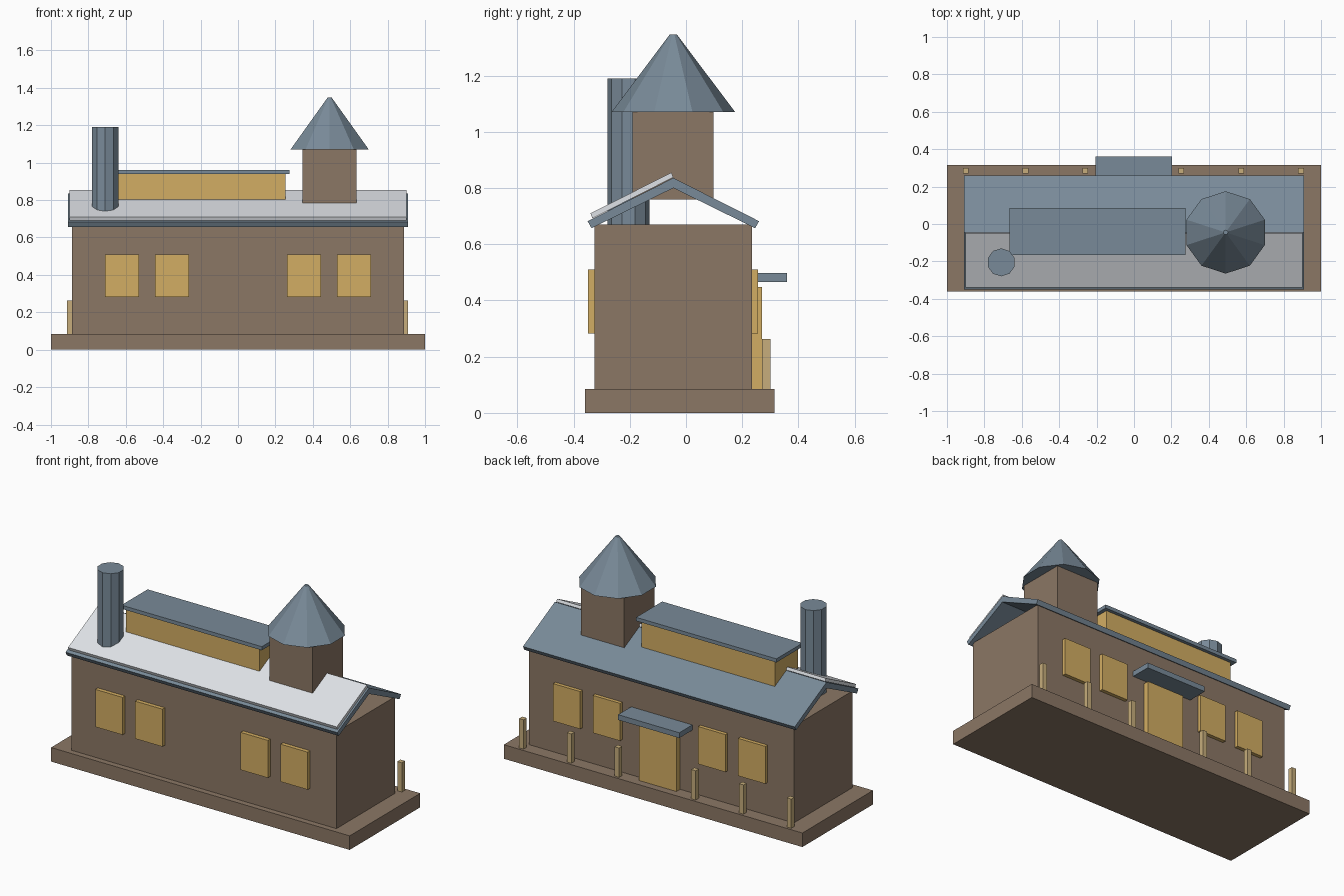
import bpy
import bmesh
from mathutils import Matrix

if "Cube" in bpy.data.objects:
    bpy.data.objects.remove(bpy.data.objects["Cube"], do_unlink=True)


def material(name, rgb):
    m = bpy.data.materials.new(name)
    m.use_nodes = True
    m.diffuse_color = (*rgb, 1)
    m.node_tree.nodes["Principled BSDF"].inputs["Base Color"].default_value = (*rgb, 1)
    return m


BROWN = material("brown wall", (0.26, 0.185, 0.13))
TAN = material("tan glow", (0.65, 0.42, 0.125))
POST = material("pale wood", (0.57, 0.42, 0.2))
SLATE = material("slate blue", (0.19, 0.255, 0.315))
PALE = material("pale grey", (0.74, 0.765, 0.8))


def finish(name, bm, mat):
    bmesh.ops.recalc_face_normals(bm, faces=bm.faces)
    mesh = bpy.data.meshes.new(name)
    bm.to_mesh(mesh)
    bm.free()
    mesh.materials.append(mat)
    obj = bpy.data.objects.new(name, mesh)
    bpy.context.collection.objects.link(obj)
    return obj


def box(name, xs, ys, zs, mat):
    """Box given by its extent along each axis."""
    bm = bmesh.new()
    bmesh.ops.create_cube(bm, size=1)
    for v in bm.verts:
        v.co = [(a + b) / 2 + c * (b - a) for c, (a, b) in zip(v.co, (xs, ys, zs))]
    return finish(name, bm, mat)


def prism(name, profile, half_width, mat):
    """Side profile in (y, z) extruded along x."""
    bm = bmesh.new()
    face = bm.faces.new([bm.verts.new((-half_width, y, z)) for y, z in profile])
    new = bmesh.ops.extrude_face_region(bm, geom=[face])["geom"]
    verts = [g for g in new if isinstance(g, bmesh.types.BMVert)]
    bmesh.ops.translate(bm, verts=verts, vec=(2 * half_width, 0, 0))
    return finish(name, bm, mat)


def cone(name, x, y, z0, z1, r0, r1, mat):
    bm = bmesh.new()
    bmesh.ops.create_cone(bm, cap_ends=True, segments=10, radius1=r0, radius2=r1,
                          depth=z1 - z0, matrix=Matrix.Translation((x, y, (z0 + z1) / 2)))
    return finish(name, bm, mat)


FLOOR = 0.085
MID = -0.045  # y of the roof ridge
BACK = 0.235  # y of the back wall
FRONT = -0.325

# Platform and walls
box("platform", (-1, 1), (-0.36, 0.315), (0, FLOOR), BROWN)
box("walls", (-0.887, 0.887), (FRONT, BACK), (FLOOR, 0.67), BROWN)

# Gable roof with open ends, and the pale sheet on its front slope
half = [(0.305, 0.682), (0.291, 0.657)]
prism("main_roof",
      [(MID, 0.836)] + [(MID + y, z) for y, z in half] + [(MID, 0.8)]
      + [(MID - y, z) for y, z in reversed(half)], 0.91, SLATE)
prism("roof_sheet", [(-0.34, 0.71), (-0.333, 0.692), (-0.045, 0.838), (-0.052, 0.855)], 0.9, PALE)

# Raised skylight along the ridge
box("skylight", (-0.64, 0.253), (-0.155, 0.065), (0.765, 0.94), TAN)
box("skylight_roof", (-0.665, 0.275), (-0.165, 0.085), (0.94, 0.962), SLATE)

# Turret and chimney
box("turret", (0.345, 0.633), (-0.19, 0.098), (0.76, 1.07), BROWN)
cone("turret_roof", 0.49, MID, 1.07, 1.347, 0.22, 0.012, SLATE)
cone("chimney", -0.71, -0.205, 0.6, 1.19, 0.075, 0.075, SLATE)

# Windows on both long walls
for x in (-0.62, -0.353, 0.353, 0.62):
    for side, ys in (("front", (FRONT - 0.024, FRONT)), ("back", (BACK, BACK + 0.022))):
        box(side + "_window", (x - 0.091, x + 0.091), ys, (0.283, 0.51), TAN)

# Door with canopy
box("door", (-0.125, 0.125), (BACK, 0.27), (FLOOR, 0.447), TAN)
box("door_canopy", (-0.207, 0.203), (BACK, 0.36), (0.465, 0.497), SLATE)

# Posts along the back edge of the platform
for start in (-0.9, 0.253):
    for i in range(3):
        x = start + 0.32 * i
        box("post", (x - 0.015, x + 0.015), (0.27, 0.3), (FLOOR, 0.262), POST)
